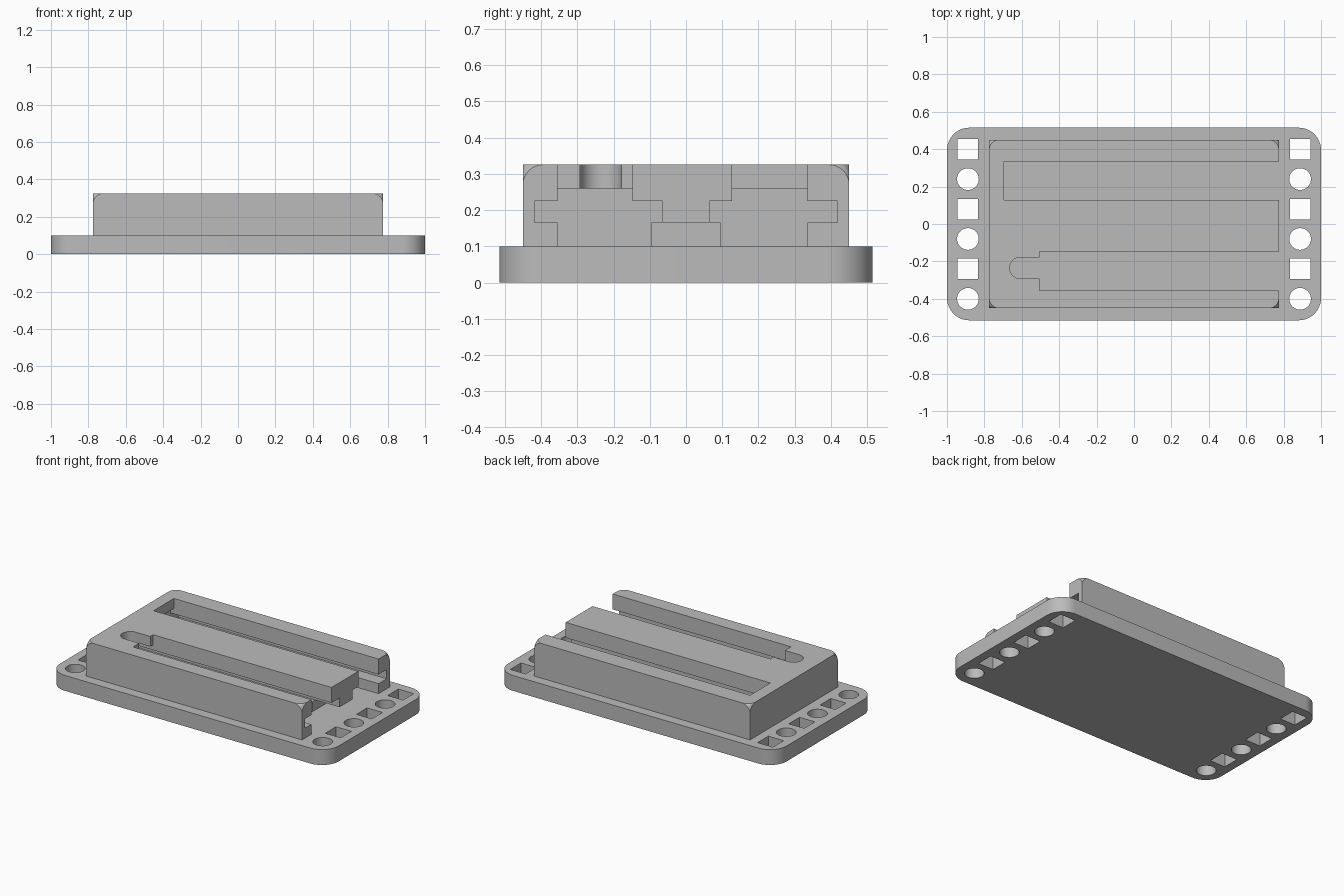
import bpy, bmesh, math
from mathutils import Matrix

if "Cube" in bpy.data.objects:
    bpy.data.objects.remove(bpy.data.objects["Cube"], do_unlink=True)

grey = bpy.data.materials.new("plain_grey")
grey.use_nodes = True
tone = (0.5, 0.5, 0.5, 1)
grey.diffuse_color = tone
grey.node_tree.nodes["Principled BSDF"].inputs["Base Color"].default_value = tone


def finish(name, bm):
    mesh = bpy.data.meshes.new(name)
    bmesh.ops.recalc_face_normals(bm, faces=bm.faces)
    bm.to_mesh(mesh)
    bm.free()
    mesh.materials.append(grey)
    obj = bpy.data.objects.new(name, mesh)
    bpy.context.collection.objects.link(obj)
    return obj


def box_mesh(x, y, z):
    bm = bmesh.new()
    bmesh.ops.create_cube(bm, size=1)
    for v in bm.verts:
        for i, (lo, hi) in enumerate((x, y, z)):
            v.co[i] = hi if v.co[i] > 0 else lo
    return bm


def box(x, y, z):
    return finish("cutter", box_mesh(x, y, z))


def cylinder(x, y, z, radius):
    bm = bmesh.new()
    bmesh.ops.create_cone(bm, cap_ends=True, segments=48, radius1=radius, radius2=radius,
                          depth=z[1] - z[0], matrix=Matrix.Translation((x, y, sum(z) / 2)))
    return finish("cutter", bm)


def cut(target, cutters):
    bpy.context.view_layer.objects.active = target
    for c in cutters:
        c.hide_render = True
        mod = target.modifiers.new("cut", "BOOLEAN")
        mod.operation, mod.solver, mod.object = "DIFFERENCE", "EXACT", c
        bpy.ops.object.modifier_apply(modifier=mod.name)
        bpy.data.objects.remove(c, do_unlink=True)


def smooth(obj):
    bpy.ops.object.select_all(action="DESELECT")
    obj.select_set(True)
    bpy.context.view_layer.objects.active = obj
    bpy.ops.object.shade_smooth_by_angle(angle=math.radians(25))


# Base plate with rounded upright corners
bm = box_mesh((-1, 1), (-.515, .515), (0, .1))
upright = [e for e in bm.edges if abs(e.verts[0].co.z - e.verts[1].co.z) > .05]
bmesh.ops.bevel(bm, geom=upright, offset=.12, segments=12, profile=.5, affect="EDGES")
base = finish("base_plate", bm)

# Alternating square and round mounting holes at both ends
through = (-.1, .2)
holes = []
for x in (-.888, .888):
    for y in (.4, .08, -.24):
        holes.append(box((x - .055, x + .055), (y - .055, y + .055), through))
        holes.append(cylinder(x, y - .16, through, .058))
cut(base, holes)
smooth(base)

# Raised block with its four top corners rounded off
bm = box_mesh((-.775, .775), (-.45, .45), (.1, .325))
corners = [v for v in bm.verts if v.co.z > .2]
bmesh.ops.bevel(bm, geom=corners, offset=.055, segments=8, profile=.5, affect="VERTICES")
block = finish("slotted_block", bm)

# Two undercut slots open at one end, with narrower openings above
end, inner = .9, -.72
slots = []
for side, near, opening in ((1, .127, -.695), (-1, .148, -.505)):
    def span(a, b):
        return tuple(sorted((side * a, side * b)))
    slots += [box((inner, end), span(.095, .335 if side > 0 else .355), (.05, .19)),
              box((inner, end), span(.065, .418), (.165, .225)),
              box((inner, end), span(near, .335 if side > 0 else .355), (.18, .26)),
              box((opening, end), span(near, .335 if side > 0 else .355), (.24, .4))]

# Rounded notch at the closed end of one slot, and relief under the rail tip
slots += [cylinder(-.608, -.235, (.24, .4), .057),
          box((-.608, -.45), (-.292, -.178), (.24, .4)),
          box((.6, end), (-.12, .12), (.05, .165))]
cut(block, slots)
smooth(block)
